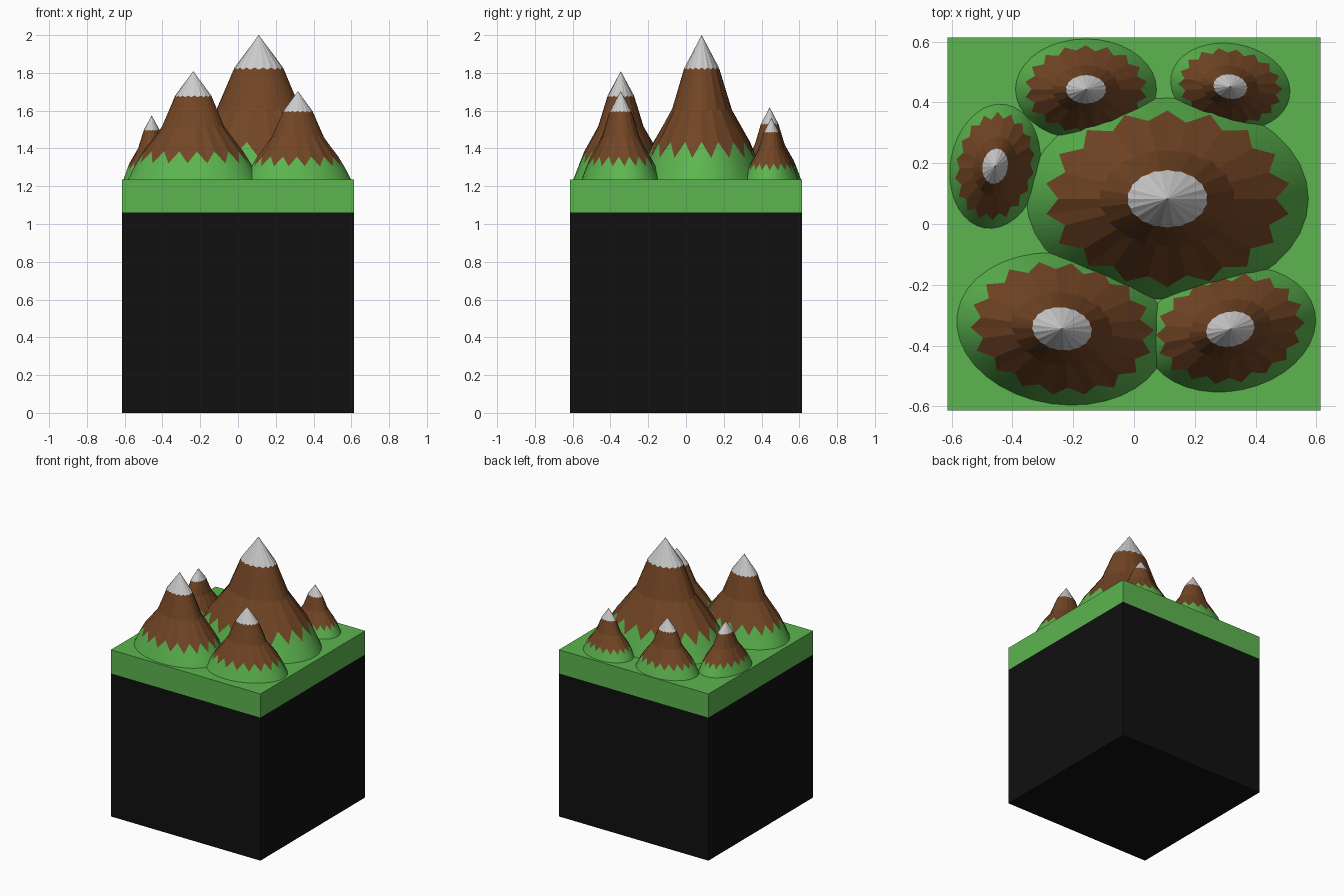
import bpy, bmesh, math, random
from mathutils import Vector

if "Cube" in bpy.data.objects:
    bpy.data.objects.remove(bpy.data.objects["Cube"])

random.seed(4)


def material(name, rgb):
    m = bpy.data.materials.new(name)
    m.diffuse_color = (*rgb, 1)
    m.use_nodes = True
    m.node_tree.nodes["Principled BSDF"].inputs["Base Color"].default_value = m.diffuse_color
    return m


GREEN = material("grass_green", (0.107, 0.462, 0.078))
BROWN = material("rock_brown", (0.17, 0.06, 0.018))
BLACK = material("earth_black", (0.005, 0.005, 0.005))


def box(name, half, z0, z1, mat):
    bpy.ops.mesh.primitive_cube_add(size=1, location=(0, 0, (z0 + z1) / 2))
    ob = bpy.context.object
    ob.name = name
    ob.scale = (2 * half, 2 * half, z1 - z0)
    ob.data.materials.append(mat)


# Square block of earth with its grass slab
GROUND = 1.235
box("earth_block", 0.613, 0, 1.06, BLACK)
box("grass_slab", 0.613, 1.06, GROUND, GREEN)

# Unit mountain: rings alternate between two (radius, height) pairs
SEGS = 36
ASPECT, HEIGHT = 0.715, 1.65


def ring(even, odd, jitter=0.0):
    pts = []
    for i in range(SEGS):
        a = 2 * math.pi * i / SEGS
        r, z = odd if i % 2 else even
        r *= 1 + random.uniform(-jitter, jitter)
        pts.append(Vector((r * math.cos(a), ASPECT * r * math.sin(a), HEIGHT * z)))
    return pts


base = ring((1, 0), (1, 0))
low = ring((0.91, 0.105), (0.945, 0.07))
teeth = ring((0.775, 0.26), (0.88, 0.15), 0.012)
middle = ring((0.47, 0.49), (0.485, 0.48), 0.02)
snow_line = ring((0.277, 0.775), (0.286, 0.76))
peak = Vector((0, 0, HEIGHT))


def loft(name, rings, mat=None, tip=None, smooth=False):
    bm = bmesh.new()
    rows = [[bm.verts.new(p) for p in r] for r in rings]
    for a, b in zip(rows, rows[1:]):
        for i in range(SEGS):
            j = (i + 1) % SEGS
            bm.faces.new((a[i], a[j], b[j], b[i]))
    if tip is not None:
        top = bm.verts.new(tip)
        for i in range(SEGS):
            bm.faces.new((rows[-1][i], rows[-1][(i + 1) % SEGS], top))
    for f in bm.faces:
        f.smooth = smooth
    me = bpy.data.meshes.new(name)
    bm.to_mesh(me)
    bm.free()
    if mat:
        me.materials.append(mat)
    return me


parts = {
    "grassy_foot": loft("grassy_foot", [base, low, teeth], GREEN, smooth=True),
    "rock_slope": loft("rock_slope", [teeth, middle, snow_line], BROWN),
    "snow_cap": loft("snow_cap", [snow_line], tip=peak),
}

# Placement of every mountain: x, y, size, turn in degrees
mountains = {
    "main": (0.11, 0.083, 0.464, 0),
    "front_left": (-0.237, -0.345, 0.348, -8),
    "front_right": (0.317, -0.346, 0.284, 12),
    "back_middle": (-0.158, 0.443, 0.232, 0),
    "back_right": (0.317, 0.452, 0.198, -10),
    "left": (-0.457, 0.19, 0.206, 80),
}
for where, (x, y, size, turn) in mountains.items():
    for part, me in parts.items():
        ob = bpy.data.objects.new(f"{where}_{part}", me)
        ob.location = (x, y, GROUND)
        ob.scale = (size, size, size)
        ob.rotation_euler.z = math.radians(turn)
        bpy.context.collection.objects.link(ob)
